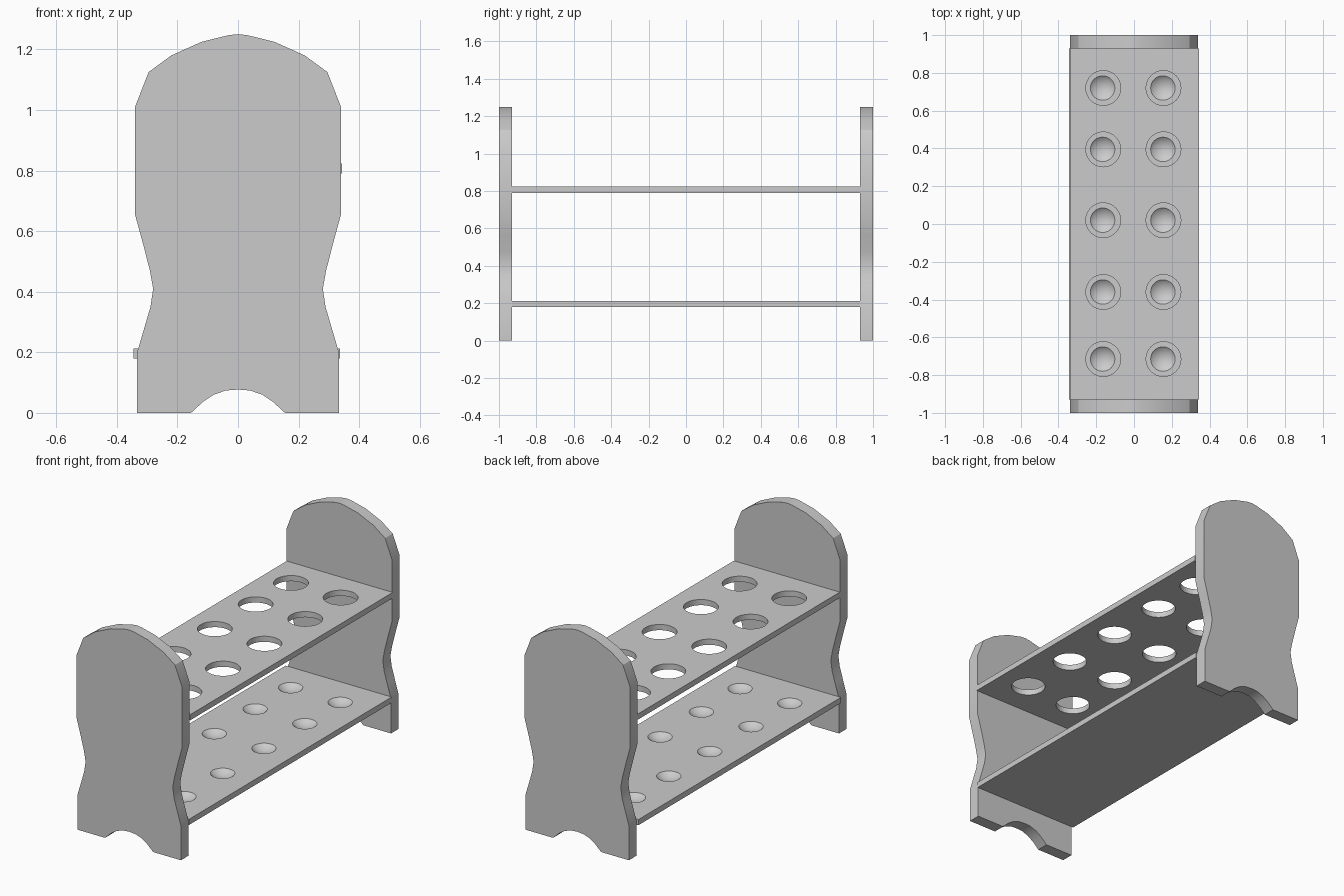
import bpy, bmesh
from mathutils import Matrix

if "Cube" in bpy.data.objects:
    bpy.data.objects.remove(bpy.data.objects["Cube"])

HOLE_X = (-0.163, 0.156)
HOLE_Y = (-0.715, -0.36, 0.02, 0.395, 0.72)


def make_object(name, bm):
    bmesh.ops.recalc_face_normals(bm, faces=bm.faces)
    mesh = bpy.data.meshes.new(name)
    bm.to_mesh(mesh)
    bm.free()
    obj = bpy.data.objects.new(name, mesh)
    bpy.context.collection.objects.link(obj)
    return obj


def smooth(obj):
    bpy.ops.object.select_all(action='DESELECT')
    obj.select_set(True)
    bpy.context.view_layer.objects.active = obj
    bpy.ops.object.shade_smooth_by_angle(angle=0.5)


# Right half of the end panel outline, from foot arch to crown
HALF = [(0.04, 0.074), (0.08, 0.06), (0.115, 0.037), (0.155, 0), (0.333, 0),
        (0.333, 0.2), (0.305, 0.295), (0.289, 0.35), (0.28, 0.41),
        (0.291, 0.47), (0.314, 0.56), (0.34, 0.655), (0.34, 1.01),
        (0.295, 1.125), (0.22, 1.18), (0.12, 1.225), (0.03, 1.247)]
OUTLINE = ([(0, 0.077)] + HALF + [(0, 1.25)]
           + [(-x, z) for x, z in reversed(HALF)])


def end_panel(name, y):
    bm = bmesh.new()
    face = bm.faces.new([bm.verts.new((x, y, z)) for x, z in OUTLINE])
    new = bmesh.ops.extrude_face_region(bm, geom=[face])['geom']
    bmesh.ops.translate(bm, vec=(0, 0.07, 0),
                        verts=[v for v in new if isinstance(v, bmesh.types.BMVert)])
    smooth(make_object(name, bm))


def shelf(name, x0, x1, z0, z1, add_cutter):
    bm = bmesh.new()
    bmesh.ops.create_cube(bm, size=1, matrix=Matrix.Translation(
        ((x0 + x1) / 2, 0, (z0 + z1) / 2)) @ Matrix.Diagonal((x1 - x0, 1.86, z1 - z0, 1)))
    obj = make_object(name, bm)
    # Grid of cutters, two across and five along
    bm = bmesh.new()
    for x in HOLE_X:
        for y in HOLE_Y:
            add_cutter(bm, x, y, z1)
    cutter = make_object(name + "_cutter", bm)
    cutter.hide_render = True
    mod = obj.modifiers.new("holes", 'BOOLEAN')
    mod.operation = 'DIFFERENCE'
    mod.solver = 'EXACT'
    mod.object = cutter
    smooth(obj)
    bpy.ops.object.modifier_apply(modifier=mod.name)
    bpy.data.objects.remove(cutter)


def through_hole(bm, x, y, top):
    bmesh.ops.create_cone(bm, cap_ends=True, segments=40, radius1=0.092, radius2=0.092,
                          depth=0.2, matrix=Matrix.Translation((x, y, top)))


def dimple(bm, x, y, top):
    bmesh.ops.create_uvsphere(bm, u_segments=32, v_segments=32, radius=0.097,
                              matrix=Matrix.Translation((x - 0.003, y, top + 0.072)))


# End panels
end_panel("front_end_panel", -1.0)
end_panel("back_end_panel", 0.93)

# Shelves: open holes above, shallow resting dimples below
shelf("upper_shelf", -0.338, 0.344, 0.79, 0.823, through_hole)
shelf("lower_shelf", -0.345, 0.337, 0.18, 0.213, dimple)
